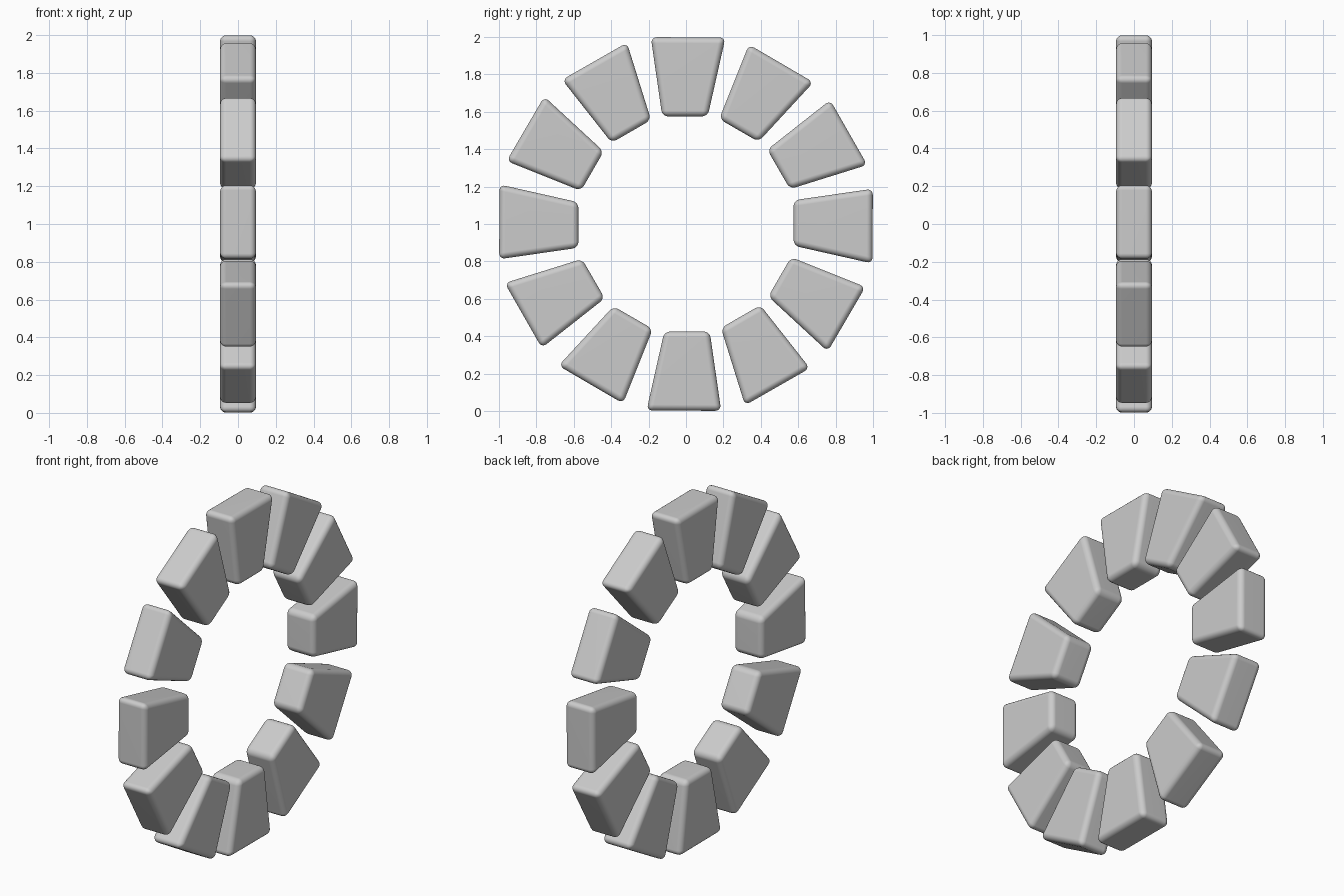
import bpy, bmesh, math
from mathutils import Matrix

if "Cube" in bpy.data.objects:
    bpy.data.objects.remove(bpy.data.objects["Cube"])

COUNT = 12
HALF_THICK = 0.095
# slightly skewed wedge outline (y, z from ring centre)
OUTLINE = [(-0.127, 0.575), (0.116, 0.575), (0.211, 0.997), (-0.188, 0.999)]


def wedge_mesh():
    bm = bmesh.new()
    face = bm.faces.new([bm.verts.new((-HALF_THICK, y, z)) for y, z in OUTLINE])
    ext = bmesh.ops.extrude_face_region(bm, geom=[face])
    verts = [v for v in ext["geom"] if isinstance(v, bmesh.types.BMVert)]
    bmesh.ops.translate(bm, verts=verts, vec=(2 * HALF_THICK, 0, 0))
    bmesh.ops.recalc_face_normals(bm, faces=bm.faces)
    # soft worn edges
    bmesh.ops.bevel(bm, geom=bm.edges[:], offset=0.032, segments=5,
                    profile=0.5, affect='EDGES')
    for f in bm.faces:
        f.smooth = True
    mesh = bpy.data.meshes.new("stone")
    bm.to_mesh(mesh)
    bm.free()
    return mesh


# ring of identical stones standing upright
stone = wedge_mesh()
for i in range(COUNT):
    obj = bpy.data.objects.new(f"ring_stone_{i + 1}", stone)
    bpy.context.collection.objects.link(obj)
    obj.matrix_world = (Matrix.Translation((0, 0, 1))
                        @ Matrix.Rotation(i * math.tau / COUNT, 4, 'X'))
    mod = obj.modifiers.new("even_shading", 'WEIGHTED_NORMAL')
    mod.keep_sharp = True
